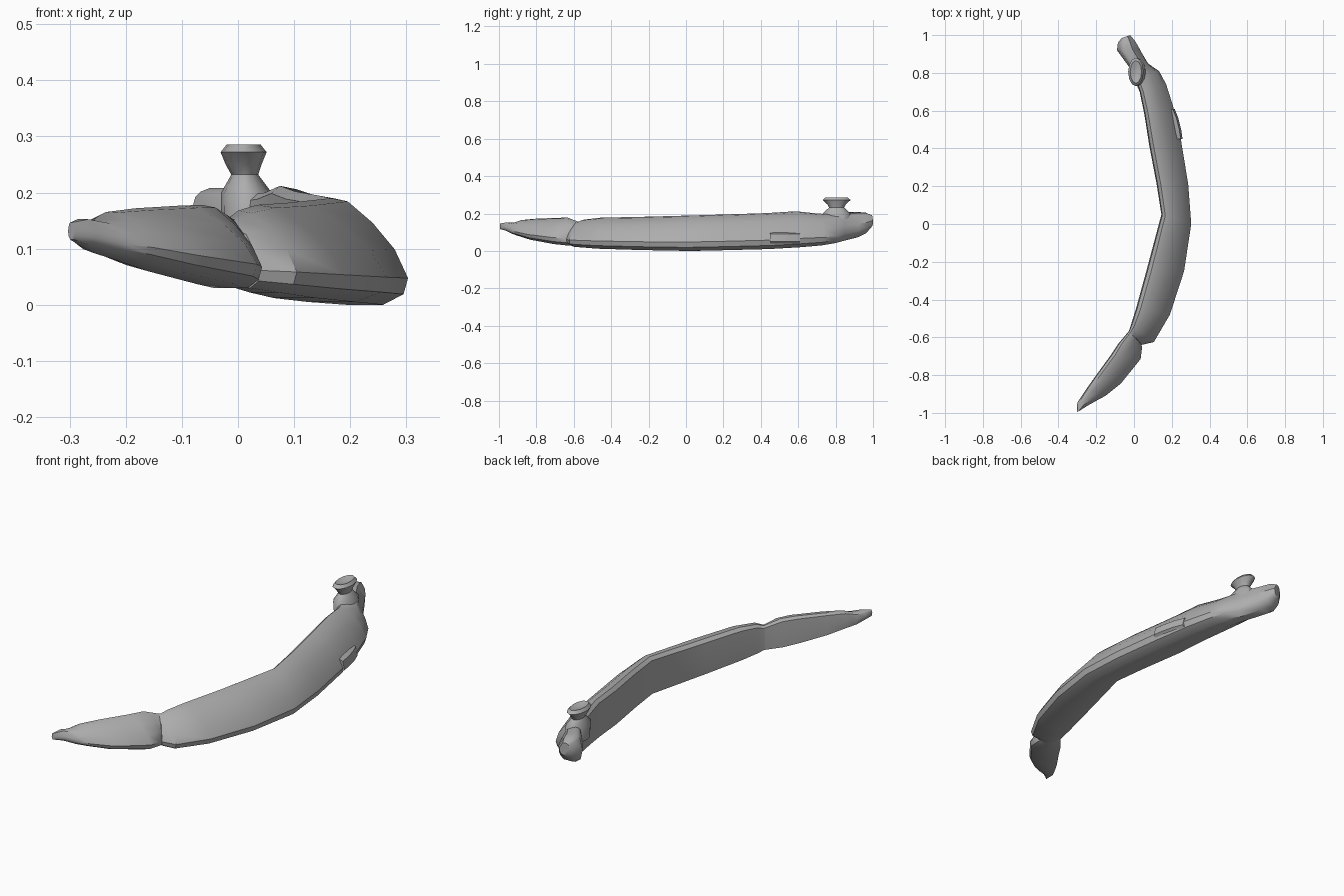
import bpy, bmesh, math
from mathutils import Vector

if "Cube" in bpy.data.objects:
    bpy.data.objects.remove(bpy.data.objects["Cube"])

bone = bpy.data.materials.new("bone_grey")
bone.use_nodes = True
bone.diffuse_color = (0.42, 0.42, 0.42, 1)
bone.node_tree.nodes["Principled BSDF"].inputs["Base Color"].default_value = (0.42, 0.42, 0.42, 1)


def loft(name, rings, angle):
    """Skin a row of equal rings and cap both ends."""
    bm = bmesh.new()
    rows = [[bm.verts.new(p) for p in ring] for ring in rings]
    n = len(rows[0])
    for a, b in zip(rows, rows[1:]):
        for i in range(n):
            bm.faces.new((a[i], a[(i + 1) % n], b[(i + 1) % n], b[i]))
    bm.faces.new(rows[0])
    bm.faces.new(rows[-1])
    bmesh.ops.recalc_face_normals(bm, faces=bm.faces)
    mesh = bpy.data.meshes.new(name)
    bm.to_mesh(mesh)
    bm.free()
    mesh.materials.append(bone)
    obj = bpy.data.objects.new(name, mesh)
    bpy.context.collection.objects.link(obj)
    bpy.ops.object.select_all(action="DESELECT")
    obj.select_set(True)
    bpy.context.view_layer.objects.active = obj
    bpy.ops.object.shade_smooth_by_angle(angle=math.radians(angle))
    return obj


# Rib cross-section: flat inner wall, sloping outer wall
PROFILE = [(0, .1), (0, .5), (.03, .93), (.13, 1), (.32, .97), (.6, .77),
           (.85, .52), (1, .25), (.95, .1), (.72, 0), (.3, 0)]


def section(xi, yi, xo, yo, low, high, rounding=0):
    ring = []
    for u, v in PROFILE:
        d = Vector((u - .5, v - .5))
        e = d.normalized() * .5
        d = d.lerp(e, rounding)
        t = d.x + .5
        ring.append((xi + (xo - xi) * t, yi + (yo - yi) * t,
                     low + (high - low) * (d.y + .5)))
    return ring


# Pointed front piece: inner xy, outer xy, low z, high z, rounding
tip = [(-.303, -.995, -.29, -.99, .115, .148, 1), (-.3, -.945, -.25, -.965, .105, .155, .9),
       (-.28, -.915, -.195, -.935, .09, .153, .5), (-.25, -.87, -.15, -.91, .08, .167, .2),
       (-.2, -.8, -.07, -.845, .06, .172), (-.12, -.69, .035, -.715, .037, .177),
       (-.08, -.63, .043, -.65, .03, .178), (-.03, -.57, .035, -.63, .03, .157)]
# Main curved shaft
shaft = [(-.025, -.56, .04, -.64, .03, .155), (-.015, -.53, .105, -.625, .022, .168),
         (.01, -.45, .19, -.48, .012, .178), (.065, -.25, .265, -.25, .005, .182),
         (.145, .05, .303, 0, 0, .19), (.12, .21, .287, .21, .004, .195),
         (.08, .42, .247, .455, .01, .202), (.055, .58, .205, .63, .02, .212),
         (.03, .7, .17, .74, .03, .2)]
# Rounded rear head
head = [(.0, .77, .135, .81, .04, .2, .3), (-.025, .83, .078, .85, .05, .212, .6),
        (-.09, .92, .035, .925, .07, .213, .8), (-.085, .96, .01, .965, .09, .208, .9),
        (-.065, .985, -.02, 1.0, .13, .192, 1)]
loft("rib_shaft", [section(*s) for s in tip + shaft + head], 35)

# Flared knob with a dished, slanting top: z, centre x, half width, half length
KNOB = [(.13, .02, .05, .07), (.2, .015, .045, .075), (.232, .012, .024, .04),
        (.25, .01, .032, .05), (.272, .01, .041, .075), (.286, .01, .03, .06), (.276, .01, .008, .02)]
rings = []
for z, cx, rx, ry in KNOB:
    ring = []
    for k in range(12):
        a = math.tau * k / 12
        ring.append((cx + rx * math.cos(a), .805 + ry * math.sin(a), z))
    rings.append(ring)
loft("rib_knob", rings, 50)

# Shallow raised patch on the outer wall
patch = [[(x0, .45 + .16 * t, .04), (x0 + .012, .45 + .16 * t, .05),
          (x0 + .002, .45 + .16 * t, .09), (x0 - .025, .45 + .16 * t, .1)]
         for t, x0 in ((0, .245), (.3, .238), (.7, .222), (1, .203))]
loft("rib_patch", patch, 40)
